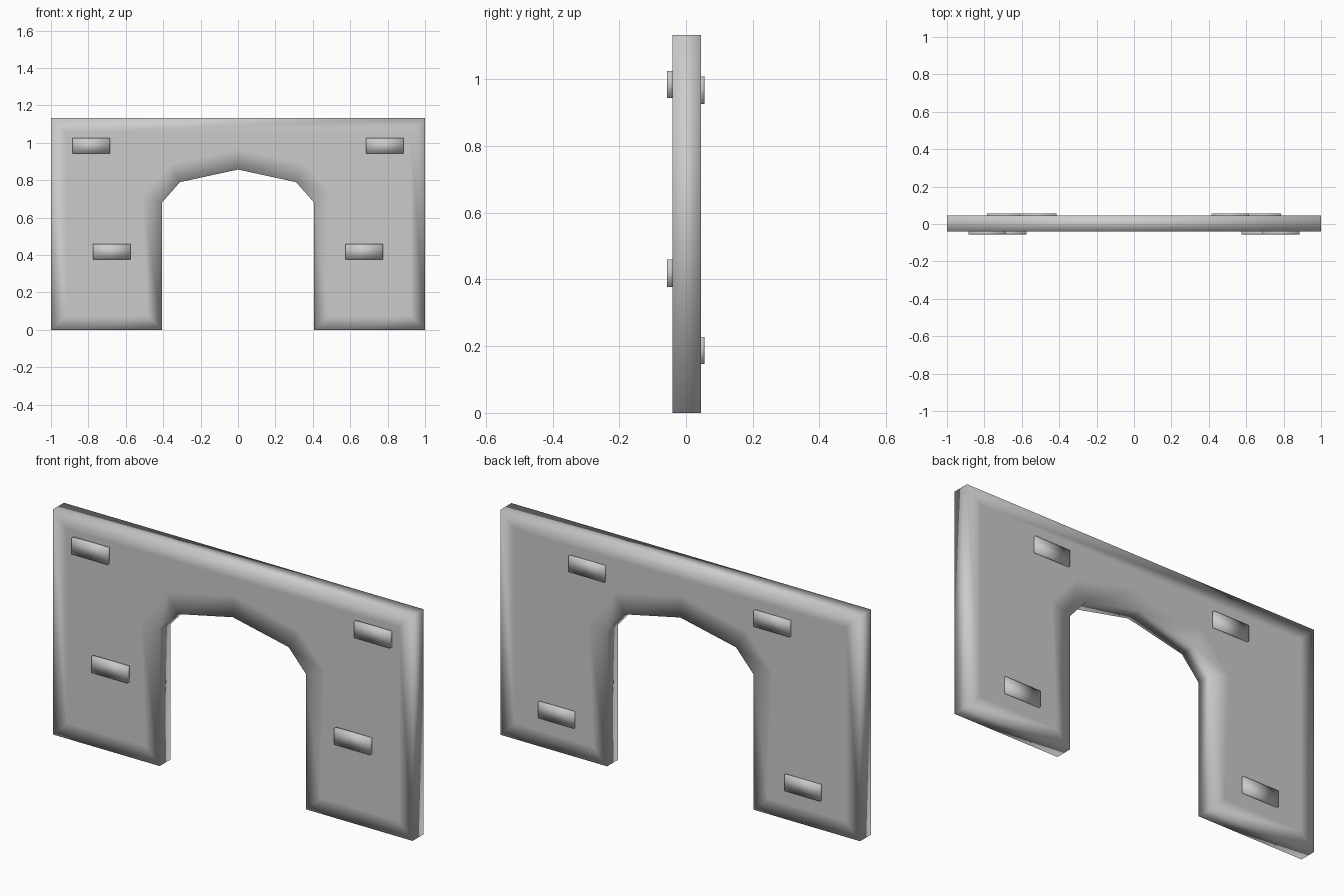
import bpy, bmesh

if "Cube" in bpy.data.objects:
    bpy.data.objects.remove(bpy.data.objects["Cube"])

Y_FRONT, Y_BACK = -0.041, 0.045


def make_object(name, bm):
    for f in bm.faces:
        f.smooth = True
    mesh = bpy.data.meshes.new(name)
    bm.to_mesh(mesh)
    bm.free()
    obj = bpy.data.objects.new(name, mesh)
    bpy.context.collection.objects.link(obj)
    return obj


# Wall: half outline mirrored into a gateway profile, then extruded
half = [(0, 0.857), (0.31, 0.79), (0.407, 0.68), (0.407, 0), (1, 0), (1, 1.132)]
outline = half + [(-x, z) for x, z in reversed(half[1:])]
bm = bmesh.new()
front = bm.faces.new([bm.verts.new((x, Y_FRONT, z)) for x, z in outline])
ext = bmesh.ops.extrude_face_region(bm, geom=[front], use_keep_orig=True)
moved = [v for v in ext["geom"] if isinstance(v, bmesh.types.BMVert)]
bmesh.ops.translate(bm, verts=moved, vec=(0, Y_BACK - Y_FRONT, 0))
bmesh.ops.recalc_face_normals(bm, faces=bm.faces)
# Inset both broad faces so the smooth shading softens only the rim
broad = [f for f in bm.faces if abs(f.normal.y) > 0.9]
bmesh.ops.inset_individual(bm, faces=broad, thickness=0.11)
bmesh.ops.triangulate(bm, faces=[f for f in bm.faces if len(f.verts) > 4])
make_object("gateway_wall", bm)


# Raised bricks, slightly sunk into the wall faces
def brick(name, x, z, y0, y1):
    bm = bmesh.new()
    bmesh.ops.create_cube(bm, size=1)
    bmesh.ops.scale(bm, verts=bm.verts, vec=(0.2, y1 - y0, 0.082))
    bmesh.ops.translate(bm, verts=bm.verts, vec=(x, (y0 + y1) / 2, z))
    make_object(name, bm)


for side, s in (("left", -1), ("right", 1)):
    brick(f"front_upper_brick_{side}", s * 0.785, 0.984, -0.057, Y_FRONT + 0.004)
    brick(f"front_lower_brick_{side}", s * 0.675, 0.418, -0.057, Y_FRONT + 0.004)
    brick(f"back_upper_brick_{side}", s * 0.515, 0.967, Y_BACK - 0.004, 0.055)
    brick(f"back_lower_brick_{side}", s * 0.685, 0.187, Y_BACK - 0.004, 0.055)
